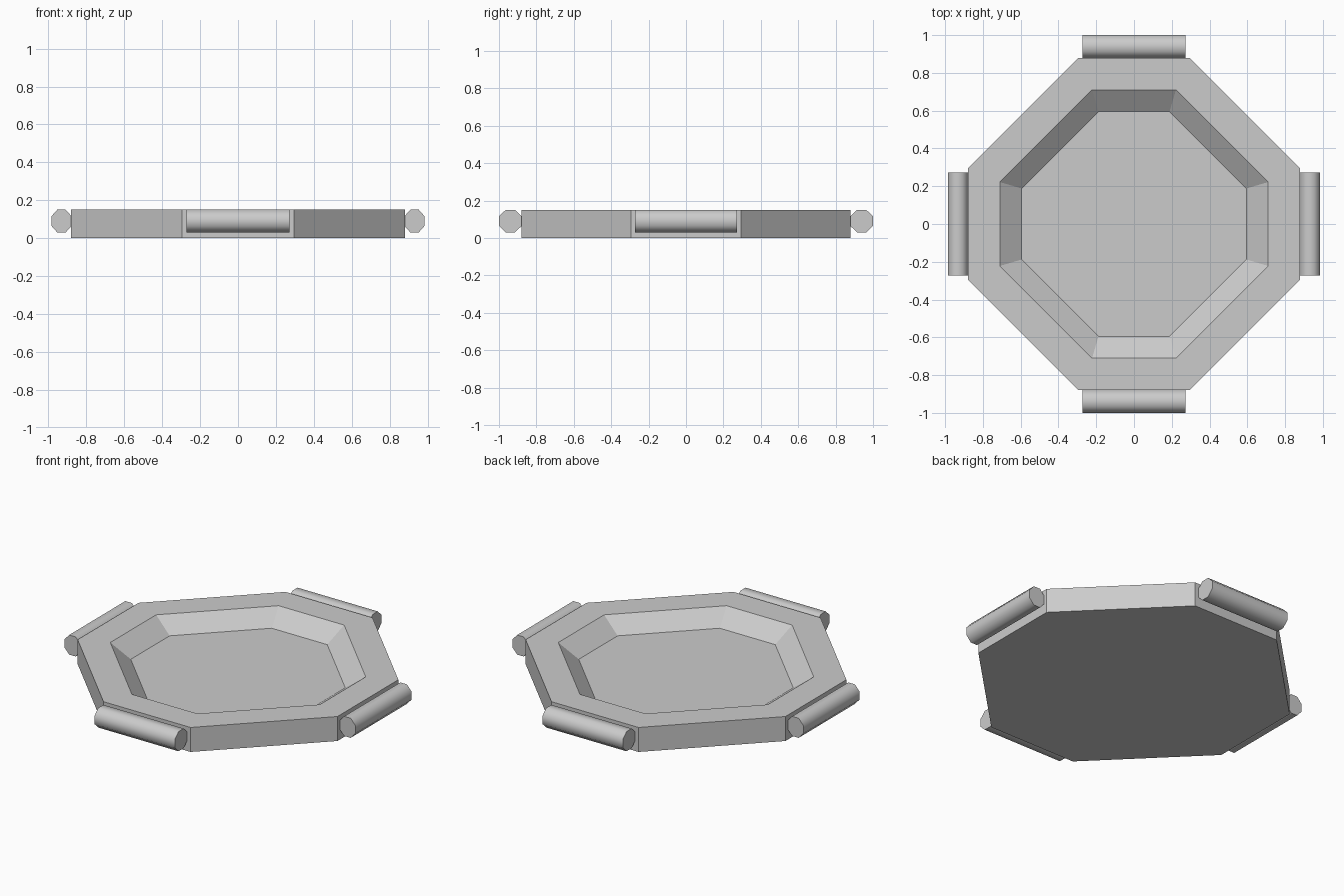
import bpy, math

if "Cube" in bpy.data.objects:
    bpy.data.objects.remove(bpy.data.objects["Cube"])


def mesh_object(name, verts, faces):
    mesh = bpy.data.meshes.new(name)
    mesh.from_pydata(verts, [], faces)
    mesh.update()
    obj = bpy.data.objects.new(name, mesh)
    bpy.context.collection.objects.link(obj)
    return obj


def octagon(a, b, z):
    # a = distance to the straight sides, b = half length of those sides
    return [(a, -b, z), (a, b, z), (b, a, z), (-b, a, z),
            (-a, b, z), (-a, -b, z), (-b, -a, z), (b, -a, z)]


# Octagonal tray with a sloped recess, lofted through four rings
rings = [(0.88, 0.295, 0.0), (0.88, 0.295, 0.15),
         (0.71, 0.222, 0.15), (0.595, 0.188, 0.065)]
verts = [v for r in rings for v in octagon(*r)]
faces = [tuple(reversed(range(8))), tuple(range(24, 32))]
for k in range(3):
    for i in range(8):
        j = (i + 1) % 8
        faces.append((k * 8 + i, k * 8 + j, k * 8 + 8 + j, k * 8 + 8 + i))
mesh_object("tray", verts, faces)


# Eight-sided handle bar, running along local y on the +x side
def handle(name, reach, turn):
    inner, half = 0.878, 0.272
    cx, rx = (inner + reach) / 2, (reach - inner) / 2
    k = 1 / math.cos(math.pi / 8)
    ring = [(cx + rx * k * math.cos(a), 0.09 + 0.06 * k * math.sin(a))
            for a in (math.pi / 8 + i * math.pi / 4 for i in range(8))]
    verts = [(x, y, z) for y in (-half, half) for x, z in ring]
    faces = [tuple(range(8)), tuple(reversed(range(8, 16)))]
    faces += [(i, i + 8, (i + 1) % 8 + 8, (i + 1) % 8) for i in range(8)]
    obj = mesh_object(name, verts, faces)
    obj.rotation_euler.z = turn
    # round sides, flat end caps
    bpy.ops.object.select_all(action='DESELECT')
    obj.select_set(True)
    bpy.context.view_layer.objects.active = obj
    bpy.ops.object.shade_smooth_by_angle(angle=math.radians(60))


for i, (name, reach) in enumerate([("right_handle", 0.985), ("back_handle", 1.0),
                                   ("left_handle", 0.985), ("front_handle", 1.0)]):
    handle(name, reach, i * math.pi / 2)
